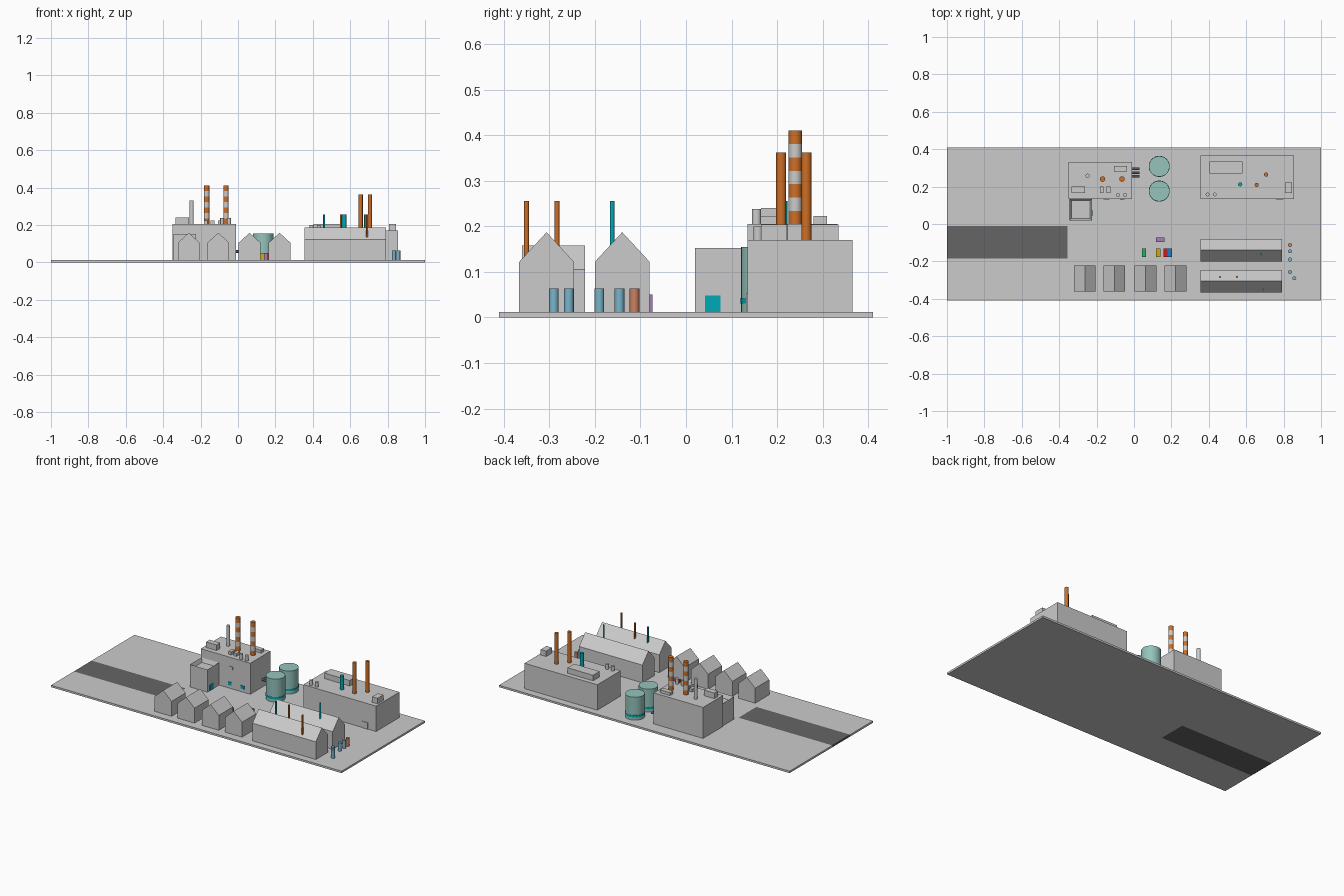
import bpy, bmesh
from math import pi

if "Cube" in bpy.data.objects:
    bpy.data.objects.remove(bpy.data.objects["Cube"])

G = 0.012  # top of the ground slab


def mat(name, r, g, b):
    m = bpy.data.materials.new(name)
    m.diffuse_color = (r, g, b, 1)
    m.use_nodes = True
    m.node_tree.nodes["Principled BSDF"].inputs["Base Color"].default_value = m.diffuse_color
    return m


ORANGE = mat("orange", 0.62, 0.16, 0.02)
TEAL = mat("teal", 0.0, 0.40, 0.48)
TANK = mat("tank_green", 0.30, 0.55, 0.50)
ROAD = mat("asphalt", 0.13, 0.13, 0.13)
DARK = mat("dark_pipe", 0.10, 0.10, 0.11)
BLUE = mat("barrel_blue", 0.19, 0.46, 0.60)
RUST = mat("barrel_rust", 0.60, 0.22, 0.12)


def finish(bm, name, m=None):
    bmesh.ops.recalc_face_normals(bm, faces=bm.faces)
    me = bpy.data.meshes.new(name)
    bm.to_mesh(me)
    bm.free()
    ob = bpy.data.objects.new(name, me)
    bpy.context.collection.objects.link(ob)
    if m:
        me.materials.append(m)
    return ob


def box(name, x, y, z, m=None, rim=0, sink=0):
    bm = bmesh.new()
    bmesh.ops.create_cube(bm, size=1)
    for v in bm.verts:
        v.co = [lo + (c + 0.5) * (hi - lo) for c, (lo, hi) in zip(v.co, (x, y, z))]
    if rim:  # sunken roof behind a parapet
        bm.normal_update()
        top = max(bm.faces, key=lambda f: f.calc_center_median().z)
        bmesh.ops.inset_region(bm, faces=[top], thickness=rim)
        for v in top.verts:
            v.co.z -= sink
    return finish(bm, name, m)


def cyl(name, x, y, r, z0, z1, m=None, sides=24):
    bpy.ops.mesh.primitive_cylinder_add(vertices=sides, radius=r, depth=z1 - z0,
                                        location=(x, y, (z0 + z1) / 2))
    ob = bpy.context.object
    ob.name = name
    bpy.ops.object.shade_smooth_by_angle()
    if m:
        ob.data.materials.append(m)
    return ob


def gable(name, x, y, eave, ridge, along):
    # pentagon end wall pulled along the ridge axis
    (a0, a1), (l0, l1) = (x, y) if along == 'y' else (y, x)
    prof = [(a0, G), (a1, G), (a1, eave), ((a0 + a1) / 2, ridge), (a0, eave)]
    bm = bmesh.new()
    pt = lambda a, l, z: (a, l, z) if along == 'y' else (l, a, z)
    f = bm.faces.new([bm.verts.new(pt(a, l0, z)) for a, z in prof])
    ext = bmesh.ops.extrude_face_region(bm, geom=[f], use_keep_orig=True)
    vs = [e for e in ext['geom'] if isinstance(e, bmesh.types.BMVert)]
    d = l1 - l0
    bmesh.ops.translate(bm, verts=vs, vec=(0, d, 0) if along == 'y' else (d, 0, 0))
    return finish(bm, name)


# Ground slab with the road let into it
box("ground_back", (-1, 1), (-0.01, 0.41), (0, G))
box("ground_front", (-1, 1), (-0.41, -0.185), (0, G))
box("ground_middle", (-0.355, 1), (-0.185, -0.01), (0, G))
box("road", (-1, -0.355), (-0.185, -0.01), (0, G), ROAD)

# Power hall with annex, doors and windows
box("power_hall", (-0.35, -0.01), (0.135, 0.332), (G, 0.205))
box("annex", (-0.345, -0.225), (0.02, 0.135), (G, 0.152), rim=0.014, sink=0.025)
box("annex_door", (-0.226, -0.223), (0.042, 0.076), (G, 0.048), TEAL)
for i, x in enumerate((-0.15, -0.063)):
    box(f"hall_door_{i}", (x - 0.012, x + 0.012), (0.132, 0.137), (0.032, 0.052), TEAL)
box("hall_window", (-0.16, -0.13), (0.132, 0.137), (0.13, 0.15))

# Power hall roof units
box("roof_house", (-0.335, -0.263), (0.165, 0.2), (0.2, 0.24))
box("roof_unit_left", (-0.182, -0.162), (0.165, 0.2), (0.2, 0.223))
box("roof_unit_right", (-0.146, -0.126), (0.165, 0.2), (0.2, 0.223))
box("roof_unit_back", (-0.107, -0.037), (0.28, 0.31), (0.2, 0.223))
for i, x in enumerate((-0.085, -0.048)):
    cyl(f"hall_vent_{i}", x, 0.155, 0.01, 0.2, 0.238)
cyl("grey_stack", -0.248, 0.258, 0.011, 0.2, 0.33)

# Striped chimneys
for i, x in enumerate((-0.168, -0.064)):
    for k in range(7):
        h = 0.206 / 7
        cyl(f"chimney_{i}_band_{k}", x, 0.24, 0.0145, 0.204 + k * h, 0.204 + (k + 1) * h,
            None if k % 2 else ORANGE)

# Tanks and the pipes that feed them
for i, y in enumerate((0.308, 0.176)):
    cyl(f"tank_{i}", 0.135, y, 0.055, G, 0.155, TANK, 32)
    cyl(f"tank_band_{i}", 0.135, y, 0.0562, 0.03, 0.043, TEAL, 32)
for i, y in enumerate((0.255, 0.275, 0.295)):
    p = cyl(f"feed_pipe_{i}", 0.005, y, 0.007, 0.033, 0.083, DARK, 16)
    p.rotation_euler.y = pi / 2

# Factory block
box("factory", (0.355, 0.856), (0.135, 0.365), (G, 0.17))
box("factory_door", (0.76, 0.8), (0.132, 0.137), (G, 0.052))
box("factory_roof_light", (0.405, 0.58), (0.27, 0.335), (0.165, 0.204))
box("factory_roof_unit", (0.807, 0.845), (0.165, 0.222), (0.165, 0.204))
for i, x in enumerate((0.393, 0.432)):
    cyl(f"factory_vent_{i}", x, 0.158, 0.01, 0.165, 0.2)
cyl("factory_teal_stack", 0.568, 0.212, 0.011, 0.165, 0.255, TEAL)
cyl("factory_stack_0", 0.656, 0.209, 0.011, 0.165, 0.362, ORANGE)
cyl("factory_stack_1", 0.706, 0.264, 0.011, 0.165, 0.362, ORANGE)

# Long sheds with roof pipes
gable("shed_front", (0.356, 0.792), (-0.366, -0.246), 0.122, 0.187, 'x')
gable("shed_back", (0.356, 0.792), (-0.2, -0.08), 0.122, 0.187, 'x')
for i, (x, y, m) in enumerate(((0.46, -0.283, TEAL), (0.55, -0.283, ORANGE),
                               (0.69, -0.35, ORANGE), (0.68, -0.162, TEAL))):
    cyl(f"shed_pipe_{i}", x, y, 0.0052, 0.12, 0.256, m, 16)

# Row of small houses
for i, x in enumerate((-0.263, -0.105, 0.062, 0.222)):
    gable(f"house_{i}", (x - 0.058, x + 0.058), (-0.36, -0.222), 0.105, 0.158, 'y')

# Barrels
for i, (x, y, m) in enumerate(((0.834, -0.113, RUST), (0.834, -0.146, BLUE), (0.834, -0.19, BLUE),
                               (0.834, -0.257, BLUE), (0.857, -0.29, BLUE))):
    cyl(f"barrel_{i}", x, y, 0.0105, G, 0.063, m)

# Containers
for n, x, c in (("green", 0.053, (0.02, 0.45, 0.12)), ("yellow", 0.13, (0.6, 0.42, 0.01)),
                ("red", 0.168, (0.6, 0.01, 0.02)), ("blue", 0.191, (0.01, 0.2, 0.6))):
    box(f"{n}_container", (x - 0.0115, x + 0.0115), (-0.176, -0.132), (G, 0.05), mat(n, *c))
box("purple_container", (0.117, 0.164), (-0.096, -0.073), (G, 0.05), mat("purple", 0.38, 0.2, 0.5))
